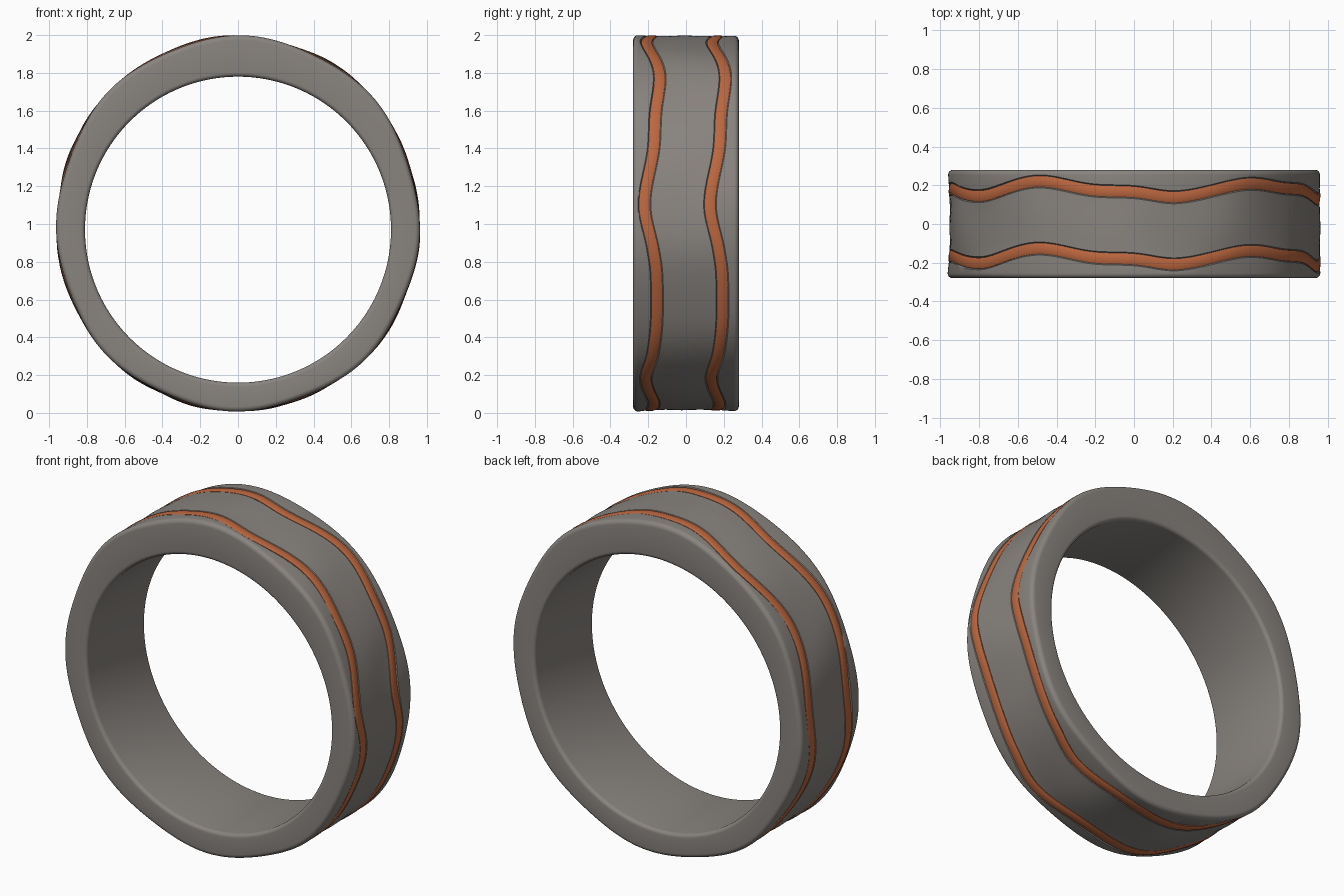
import bpy, bmesh, math

if "Cube" in bpy.data.objects:
    bpy.data.objects.remove(bpy.data.objects["Cube"])

CZ = 0.97          # height of the ring axis
N = 288            # steps around the ring
HALF = 0.28        # half width of the band


def material(name, rgb):
    m = bpy.data.materials.new(name)
    m.diffuse_color = (*rgb, 1)
    m.use_nodes = True
    m.node_tree.nodes["Principled BSDF"].inputs["Base Color"].default_value = m.diffuse_color
    return m


grey = material("warm_grey_metal", (0.25, 0.23, 0.212))
copper = material("copper", (0.50, 0.135, 0.05))

# wavy line of the front inlay: angle in degrees, y position
WAVE = [(-75, -.17), (-56, -.213), (-43, -.175), (-30, -.155), (-14, -.157), (-6, -.175),
        (8, -.22), (26, -.172), (38, -.162), (55, -.14), (77, -.208), (90, -.182),
        (102, -.173), (120, -.127), (143, -.202), (172, -.165), (203, -.21),
        (230, -.145), (256, -.205)]


def wave(deg):
    """Smooth periodic curve through the WAVE points."""
    n = len(WAVE)
    deg = (deg + 75) % 360 - 75

    def pt(i):
        return WAVE[i % n][0] + 360 * (i // n), WAVE[i % n][1]
    i = max(k for k in range(n) if WAVE[k][0] <= deg)
    (a0, y0), (a1, y1), (a2, y2), (a3, y3) = (pt(i + k) for k in (-1, 0, 1, 2))
    h = a2 - a1
    t = (deg - a1) / h
    m1, m2 = h * (y2 - y0) / (a2 - a0), h * (y3 - y1) / (a3 - a1)
    return ((2*t**3 - 3*t**2 + 1) * y1 + (t**3 - 2*t**2 + t) * m1
            + (3*t**2 - 2*t**3) * y2 + (t**3 - t**2) * m2)


def base(a):       # band is thicker toward the top
    return 0.963 + 0.066 * max(0, math.sin(a)) ** 1.5


def edge_r(a, side):   # hammered rim bands
    return base(a) - 0.007 * (1 + math.cos(8 * (a - math.radians(21 if side < 0 else 30))))


def mid_r(a):          # hammered centre band
    return base(a) - 0.008 + 0.004 * math.cos(11 * a + 1) + 0.003 * math.cos(7 * a)


def inlay_r(a, side):
    return 0.4 * edge_r(a, side) + 0.6 * mid_r(a) - 0.001


def inlay_y(a, side):
    return wave(math.degrees(a)) + (0.347 if side > 0 else 0)


def arc(cy, cr, rad, start, end, steps=5):
    """Fillet points (y, r)."""
    return [(cy + rad * math.cos(math.radians(start + (end - start) * k / steps)),
             cr + rad * math.sin(math.radians(start + (end - start) * k / steps)))
            for k in range(steps + 1)]


def band_profile(a):
    f, g = 0.026, 0.022
    e0, e1, m = edge_r(a, -1), edge_r(a, 1), mid_r(a)
    y0, y1 = inlay_y(a, -1), inlay_y(a, 1)
    r0, r1 = inlay_r(a, -1), inlay_r(a, 1)
    p = arc(-HALF + g, 0.81 + g, g, 270, 180)
    p += arc(-HALF + f, e0 - f, f, 180, 90)
    p += [(y0 - .034, (e0 + r0) / 2), (y0 - .029, r0 - .006), (y0 + .029, r0 - .006), (y0 + .034, r0)]
    p += [(y0 + .034 + (y1 - y0 - .068) * t, m + (0.003 if t == .5 else 0)) for t in (.2, .5, .8)]
    p += [(y1 - .034, r1), (y1 - .029, r1 - .006), (y1 + .029, r1 - .006), (y1 + .034, (e1 + r1) / 2)]
    p += arc(HALF - f, e1 - f, f, 90, 0)
    p += arc(HALF - g, 0.81 + g, g, 0, -90)
    return p


def inlay_profile(side):
    def profile(a):
        y, r = inlay_y(a, side), inlay_r(a, side)
        return [(y - .028, r - .012), (y - .028, r - .001), (y - .018, r + .003), (y, r + .004),
                (y + .018, r + .003), (y + .028, r - .001), (y + .028, r - .012)]
    return profile


def sweep(name, profile, mat):
    """Sweep a closed (y, r) section, varying with angle, around the ring axis."""
    bm = bmesh.new()
    rows = []
    for i in range(N):
        a = 2 * math.pi * i / N
        rows.append([bm.verts.new((r * math.cos(a), y, CZ + r * math.sin(a))) for y, r in profile(a)])
    m = len(rows[0])
    for i in range(N):
        p, q = rows[i], rows[(i + 1) % N]
        for j in range(m):
            k = (j + 1) % m
            bm.faces.new((p[j], p[k], q[k], q[j]))
    bmesh.ops.recalc_face_normals(bm, faces=bm.faces)
    me = bpy.data.meshes.new(name)
    bm.to_mesh(me)
    bm.free()
    me.materials.append(mat)
    ob = bpy.data.objects.new(name, me)
    bpy.context.collection.objects.link(ob)
    bpy.ops.object.select_all(action='DESELECT')
    ob.select_set(True)
    bpy.context.view_layer.objects.active = ob
    bpy.ops.object.shade_smooth_by_angle(angle=math.radians(35))
    return ob


# ring body and its two copper inlays
sweep("ring_band", band_profile, grey)
sweep("front_inlay", inlay_profile(-1), copper)
sweep("back_inlay", inlay_profile(1), copper)
